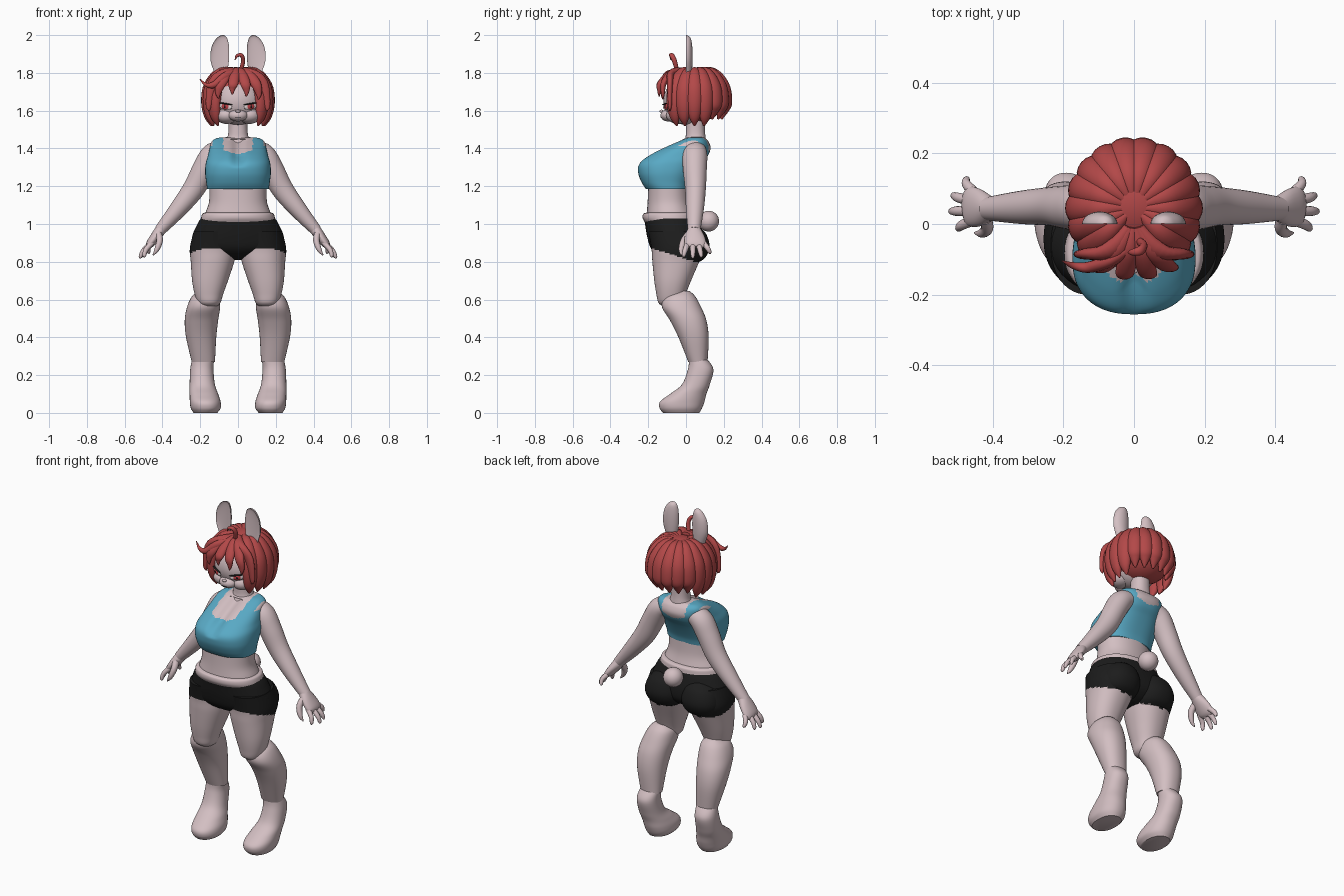
import bpy, bmesh
from math import sin, cos, pi, radians, exp
from mathutils import Vector, Matrix

cube = bpy.data.objects.get("Cube")
if cube:
    bpy.data.objects.remove(cube, do_unlink=True)


def material(name, rgb):
    mat = bpy.data.materials.new(name)
    mat.use_nodes = True
    mat.diffuse_color = (*rgb, 1)
    for node in mat.node_tree.nodes:
        if node.type == "BSDF_PRINCIPLED":
            node.inputs["Base Color"].default_value = (*rgb, 1)
            node.inputs["Roughness"].default_value = 0.8
    return mat


skin = material("pale pink skin", (0.65, 0.52, 0.54))
red = material("red hair", (0.45, 0.065, 0.065))
blue = material("blue fabric", (0.1, 0.4, 0.56))
black = material("black fabric", (0.012, 0.012, 0.012))
white = material("eye white", (0.75, 0.66, 0.66))
iris = material("red iris", (0.5, 0.05, 0.06))


def finish(name, bm, mats, rule=None):
    """Turn a bmesh into a smooth object; rule picks a material per face centre."""
    bmesh.ops.recalc_face_normals(bm, faces=bm.faces)
    for face in bm.faces:
        face.smooth = True
        if rule:
            face.material_index = int(rule(face.calc_center_median()))
    mesh = bpy.data.meshes.new(name)
    bm.to_mesh(mesh)
    bm.free()
    for mat in mats:
        mesh.materials.append(mat)
    mesh.set_sharp_from_angle(angle=radians(50))
    obj = bpy.data.objects.new(name, mesh)
    bpy.context.collection.objects.link(obj)
    return obj


def spline(keys, steps):
    """Catmull-Rom interpolation of tuples."""
    keys = [Vector(k) for k in keys]
    out = []
    for i in range(len(keys) - 1):
        a, b, c, d = keys[max(i - 1, 0)], keys[i], keys[i + 1], keys[min(i + 2, len(keys) - 1)]
        for j in range(steps):
            t = j / steps
            out.append(b + (c - a) * (t / 2) + (a * 2 - b * 5 + c * 4 - d) * (t * t / 2)
                       + (b * 3 - a - c * 3 + d) * (t ** 3 / 2))
    return out + [keys[-1]]


def bridge(name, rings, mats, rule, shape, side):
    bm = bmesh.new()
    loops = []
    for ring in rings:
        points = [shape(p) if shape else p for p in ring]
        loops.append([bm.verts.new((p.x * side, p.y, p.z)) for p in points])
    for low, high in zip(loops, loops[1:]):
        for k in range(len(low)):
            bm.faces.new((low[k - 1], low[k], high[k], high[k - 1]))
    bm.faces.new(loops[0])
    bm.faces.new(loops[-1])
    return finish(name, bm, mats, rule)


def stack(name, keys, mats, rule=None, shape=None, side=1, power=2.2, seg=48, steps=6):
    """Loft of level rings; each key is z, x min, x max, y min, y max."""
    def bend(v):
        return abs(v) ** (2 / power) * (1 if v > 0 else -1)
    rings = []
    for z, xa, xb, ya, yb in spline(keys, steps):
        rings.append([Vector(((xa + xb) / 2 + (xb - xa) / 2 * bend(cos(2 * pi * k / seg)),
                              (ya + yb) / 2 + (yb - ya) / 2 * bend(sin(2 * pi * k / seg)), z))
                      for k in range(seg)])
    return bridge(name, rings, mats, rule, shape, side)


def tube(name, keys, mat, wide, side=1, seg=16, steps=5):
    """Loft along a path; each key is x, y, z, radius along wide, other radius."""
    path = [(Vector(k[:3]), k[3], k[4]) for k in spline(keys, steps)]
    rings = []
    for i, (p, ra, rb) in enumerate(path):
        t = (path[min(i + 1, len(path) - 1)][0] - path[max(i - 1, 0)][0]).normalized()
        u = Vector(wide)
        u = (u - t * u.dot(t)).normalized()
        v = t.cross(u)
        rings.append([p + u * ra * cos(2 * pi * k / seg) + v * rb * sin(2 * pi * k / seg)
                      for k in range(seg)])
    return bridge(name, rings, [mat], None, None, side)


def ball(name, centre, radii, mat, turn=0, tilt=0):
    bm = bmesh.new()
    bmesh.ops.create_uvsphere(bm, u_segments=32, v_segments=18, radius=1)
    bm.transform(Matrix.Translation(centre) @ Matrix.Rotation(turn, 4, "Z")
                 @ Matrix.Rotation(tilt, 4, "Y") @ Matrix.Diagonal((*radii, 1)))
    return finish(name, bm, [mat])


def wide_keys(rows):
    return [(z, -r, r, ya, yb) for z, r, ya, yb in rows]


# Chest with cropped top: straps and scooped neckline are coloured by position
def cleavage(p):
    if p.y < -0.02 and p.z > 1.3:
        p.y += 0.05 * exp(-(p.x / 0.03) ** 2) * min((p.z - 1.3) / 0.06, 1)
    return p


def bare(c):
    x = abs(c.x)
    return c.z > 1.365 + 0.35 * x and not 0.078 < x < 0.135


stack("chest_and_top", wide_keys([
    (1.185, .163, -.212, .02), (1.22, .168, -.235, .03), (1.27, .174, -.253, .055),
    (1.32, .171, -.25, .085), (1.36, .16, -.205, .115), (1.4, .15, -.13, .13),
    (1.435, .14, -.05, .12), (1.455, .11, 0, .1), (1.46, .05, .02, .09)]),
    [blue, skin], bare, cleavage, power=2.4, seg=96, steps=8)

# Belly, hip band and neck
stack("belly", wide_keys([(1.01, .188, -.215, .06), (1.06, .172, -.208, .04),
                          (1.12, .153, -.203, .025), (1.21, .152, -.2, .02)]), [skin])
stack("hip_band", wide_keys([(1.005, .2, -.215, .068), (1.03, .196, -.229, .066),
                             (1.053, .189, -.227, .062), (1.06, .175, -.21, .045)]), [skin])
stack("neck", [(1.4, -.09, .09, -.03, .11), (1.45, -.06, .06, -.005, .105),
               (1.5, -.05, .05, 0, .1), (1.6, -.05, .05, 0, .1)], [skin])

# Shorts and tail
stack("shorts", wide_keys([(1.03, .196, -.222, .065), (1, .215, -.217, .075),
                           (.93, .243, -.205, .09), (.87, .235, -.185, .085),
                           (.83, .15, -.14, .05), (.81, .04, -.08, .01)]), [black])
ball("tail", (0, .12, 1.015), (.055, .055, .055), skin)


def below_hem(c):
    return c.z < 0.815 - 0.3 * c.y


def ear_cup(p):
    if p.y < 0:
        p.y *= -0.35
    return p


for side, word in ((1, "left"), (-1, "right")):
    # Legs
    stack(word + "_buttock", [(.99, .05, .15, -.04, .06), (.95, .02, .21, -.09, .105),
                              (.88, .005, .235, -.1, .125), (.82, .02, .22, -.09, .1),
                              (.79, .06, .18, -.06, .05)], [black, skin], below_hem, side=side)
    stack(word + "_thigh", [(.96, .02, .235, -.2, .08), (.87, .008, .255, -.183, .1),
                            (.8, .02, .25, -.178, .07), (.7, .053, .243, -.168, .027),
                            (.63, .078, .23, -.157, 0), (.585, .092, .215, -.147, -.01),
                            (.565, .11, .195, -.125, -.03)],
          [black, skin], below_hem, side=side, seg=64, steps=9)
    stack(word + "_calf", [(.645, .13, .21, -.06, .02), (.615, .1, .245, -.115, .05),
                           (.56, .095, .27, -.127, .08), (.49, .105, .282, -.085, .108),
                           (.4, .115, .275, -.04, .12), (.27, .122, .245, .012, .114)],
          [skin], side=side)
    stack(word + "_foot", [(.285, .126, .243, .016, .112), (.23, .13, .253, .01, .145),
                           (.15, .122, .256, -.022, .126), (.1, .105, .256, -.085, .108),
                           (.06, .092, .255, -.137, .098), (.025, .092, .25, -.14, .085),
                           (0, .11, .235, -.12, .07)], [skin], side=side)
    # Arm and hand
    tube(word + "_arm", [(.08, .05, 1.395, .055, .05), (.135, .047, 1.365, .066, .062),
                         (.18, .047, 1.29, .063, .062), (.235, .05, 1.185, .055, .058),
                         (.32, .047, 1.075, .047, .046), (.415, .043, .965, .033, .03)],
         skin, (0, 1, 0), side, seg=32)
    tube(word + "_palm", [(.405, .043, .975, .033, .03), (.435, .045, .935, .052, .027),
                          (.465, .05, .895, .056, .022), (.478, .05, .877, .04, .012)],
         skin, (0, 1, 0), side, seg=24)
    for finger, (y, tip) in {"little": (.092, (.475, .13, .845)), "ring": (.065, (.515, .082, .825)),
                             "middle": (.037, (.522, .036, .82)),
                             "index": (.01, (.5, -.015, .825))}.items():
        base = Vector((.455, y, .9))
        mid = base.lerp(Vector(tip), 0.55) + Vector((.008, 0, .004))
        tube(f"{word}_{finger}_finger", [(*base, .015, .015), (*mid, .014, .013),
                                         (*base.lerp(Vector(tip), .93), .009, .009),
                                         (*tip, .002, .002)], skin, (0, 1, 0), side, seg=12)
    tube(word + "_thumb", [(.42, .015, .945, .02, .018), (.415, -.012, .91, .018, .017),
                           (.43, -.026, .865, .013, .013), (.45, -.025, .835, .003, .003)],
         skin, (0, 1, 0), side)
    # Ear, cupped towards the front
    stack(word + "_ear", [(1.74, .065, .105, -.02, .02), (1.8, .057, .125, -.03, .03),
                          (1.87, .048, .146, -.035, .035), (1.94, .048, .139, -.033, .033),
                          (1.985, .058, .112, -.024, .024), (2, .076, .086, -.005, .005)],
          [skin], None, ear_cup, side, power=2)
    # Eye plates and cheek
    turn = side * radians(27)
    for part, r, lift, dz, mat in (("eye_white", (.04, .007, .016), 0, 0, white),
                                   ("iris", (.022, .007, .015), .003, 0, iris),
                                   ("pupil", (.007, .007, .009), .005, 0, black),
                                   ("upper_lid", (.044, .007, .004), .004, .015, black)):
        ball(f"{word}_{part}", (side * (.066 + lift / 2), -.102 - lift, 1.622 + dz), r, mat,
             turn, -side * radians(8))
    ball(word + "_cheek", (side * .06, -.04, 1.575), (.06, .065, .045), skin)

# Head, muzzle and nose
ball("head", (0, 0, 1.65), (.137, .12, .125), skin)
ball("muzzle", (0, -.095, 1.575), (.05, .04, .032), skin)
ball("nose", (0, -.13, 1.597), (.013, .01, .008), skin)
ball("mouth", (0, -.131, 1.563), (.016, .004, .002), black)

# Hair: cap plus overlapping locks fanned around the crown
ball("hair_cap", (0, .06, 1.685), (.165, .155, .145), red)
for i in range(14):
    a = radians(50 + i * 20)
    out = Vector((sin(a), -cos(a), 0))
    back = max(-cos(a + pi), 0) if cos(a) > 0 else 0
    tip = 1.555 if cos(a) < -0.5 else 1.52
    keys = []
    for reach, z, w, thick in ((.12, 1.805, .012, .018), (.55, 1.795, .034, .034),
                               (.9, 1.73, .044, .034), (1, 1.645, .042, .03),
                               (.95, tip + .05, .03, .022), (.84, tip, .005, .005)):
        keys.append((out.x * .165 * reach, .045 + out.y * .172 * reach, z, w, thick))
    tube(f"hair_lock_{i}", keys, red, (cos(a), sin(a), 0))

# Fringe strands, each swept from the parting to a tip on the forehead
for i, (x, y, z) in enumerate([(-.155, -.085, 1.6), (-.105, -.125, 1.665), (-.03, -.143, 1.685),
                               (.045, -.142, 1.675), (.11, -.122, 1.66), (.155, -.085, 1.6)]):
    tube(f"fringe_{i}", [(x * .1, -.01, 1.815, .015, .015), (x * .45, -.075, 1.8, .026, .02),
                         (x * .85, y * .9 - .008, 1.745, .027, .016),
                         (x, y, z + .03, .016, .01), (x * .97, y, z, .003, .003)],
         red, (1, 0, 0))
tube("swept_strand", [(.02, -.04, 1.81, .015, .015), (-.06, -.1, 1.785, .024, .018),
                      (-.125, -.122, 1.738, .018, .016), (-.17, -.118, 1.738, .01, .01),
                      (-.202, -.105, 1.768, .002, .002)], red, (0, 0, 1))
tube("crown_curl", [(.01, -.045, 1.8, .01, .01), (.027, -.06, 1.86, .013, .011),
                    (.018, -.075, 1.893, .013, .01), (-.005, -.08, 1.89, .009, .008),
                    (-.016, -.08, 1.868, .002, .002)], red, (0, 1, 0))
